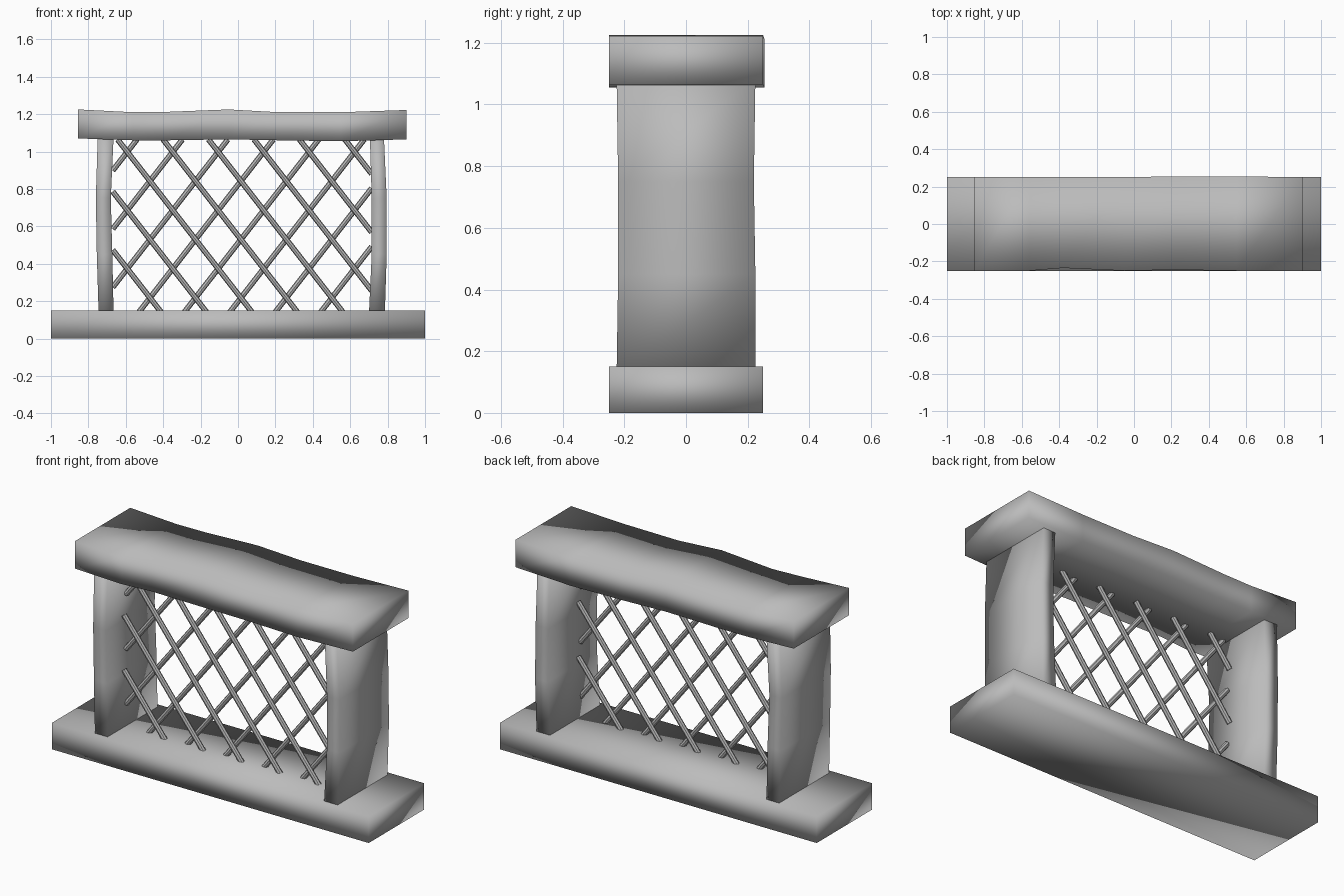
import bpy, bmesh
from mathutils import Vector

cube = bpy.data.objects.get("Cube")
if cube:
    bpy.data.objects.remove(cube, do_unlink=True)

grey = bpy.data.materials.new("plain grey")
grey.use_nodes = True
tone = (0.5, 0.5, 0.5, 1)
grey.diffuse_color = tone
grey.node_tree.nodes["Principled BSDF"].inputs["Base Color"].default_value = tone


def finish(name, bm):
    bmesh.ops.recalc_face_normals(bm, faces=bm.faces)
    for face in bm.faces:
        face.smooth = True
    mesh = bpy.data.meshes.new(name)
    bm.to_mesh(mesh)
    bm.free()
    mesh.materials.append(grey)
    obj = bpy.data.objects.new(name, mesh)
    bpy.context.collection.objects.link(obj)
    return obj


def loft(name, sections, upright=False):
    """Soft-shaded timber; each section is (position, low, high, front, back)."""
    bm = bmesh.new()
    rings = []
    for pos, low, high, front, back in sections:
        corners = ((low, front), (high, front), (high, back), (low, back))
        rings.append([bm.verts.new((a, y, pos) if upright else (pos, y, a))
                      for a, y in corners])
    for a, b in zip(rings, rings[1:]):
        for i in range(4):
            j = (i + 1) % 4
            bm.faces.new((a[i], a[j], b[j], b[i]))
    bm.faces.new(rings[0])
    bm.faces.new(rings[-1])
    return finish(name, bm)


# Plain base slab and worn top beam
loft("base_beam", [(-1, 0, 0.15, -0.25, 0.25), (1, 0, 0.15, -0.25, 0.25)])
loft("top_beam", [
    (-0.855, 1.07, 1.225, -0.25, 0.25),
    (-0.56, 1.06, 1.21, -0.25, 0.25),
    (-0.38, 1.06, 1.212, -0.235, 0.25),
    (-0.05, 1.065, 1.225, -0.25, 0.25),
    (0.22, 1.06, 1.21, -0.245, 0.255),
    (0.55, 1.055, 1.21, -0.25, 0.255),
    (0.9, 1.065, 1.222, -0.25, 0.25)])

# Slightly bowed side posts
loft("right_post", [
    (0.13, -0.745, -0.665, -0.225, 0.225),
    (0.45, -0.755, -0.672, -0.22, 0.225),
    (0.75, -0.76, -0.68, -0.22, 0.22),
    (1.08, -0.75, -0.665, -0.225, 0.225)], upright=True)
loft("left_post", [
    (0.13, 0.70, 0.785, -0.225, 0.225),
    (0.45, 0.715, 0.795, -0.22, 0.225),
    (0.75, 0.715, 0.795, -0.22, 0.22),
    (1.08, 0.705, 0.78, -0.225, 0.225)], upright=True)


# Lattice rods, clipped to the opening
LEFT, RIGHT, BOTTOM, TOP = -0.67, 0.715, 0.14, 1.065


def lattice(name, top_xs, run, y):
    bm = bmesh.new()
    for top_x in top_xs:
        a = Vector((top_x, y, TOP))
        b = Vector((top_x + run, y, BOTTOM))
        d = b - a
        ts = sorted(((LEFT - a.x) / d.x, (RIGHT - a.x) / d.x))
        t0, t1 = max(0, ts[0]), min(1, ts[1])
        start, end = a + d * t0, a + d * t1
        made = bmesh.ops.create_cone(bm, cap_ends=True, segments=8, radius1=0.015,
                                     radius2=0.015, depth=(end - start).length)
        turn = d.to_track_quat('Z', 'Y').to_matrix()
        for v in made["verts"]:
            v.co = turn @ v.co + (start + end) / 2
    obj = finish(name, bm)
    bpy.context.view_layer.objects.active = obj
    obj.select_set(True)
    bpy.ops.object.shade_smooth_by_angle()
    obj.select_set(False)


lattice("falling_rods", [-1.13 + 0.243 * i for i in range(8)], 0.72, -0.07)
lattice("rising_rods", [-0.54 + 0.243 * i for i in range(8)], -0.72, -0.05)
